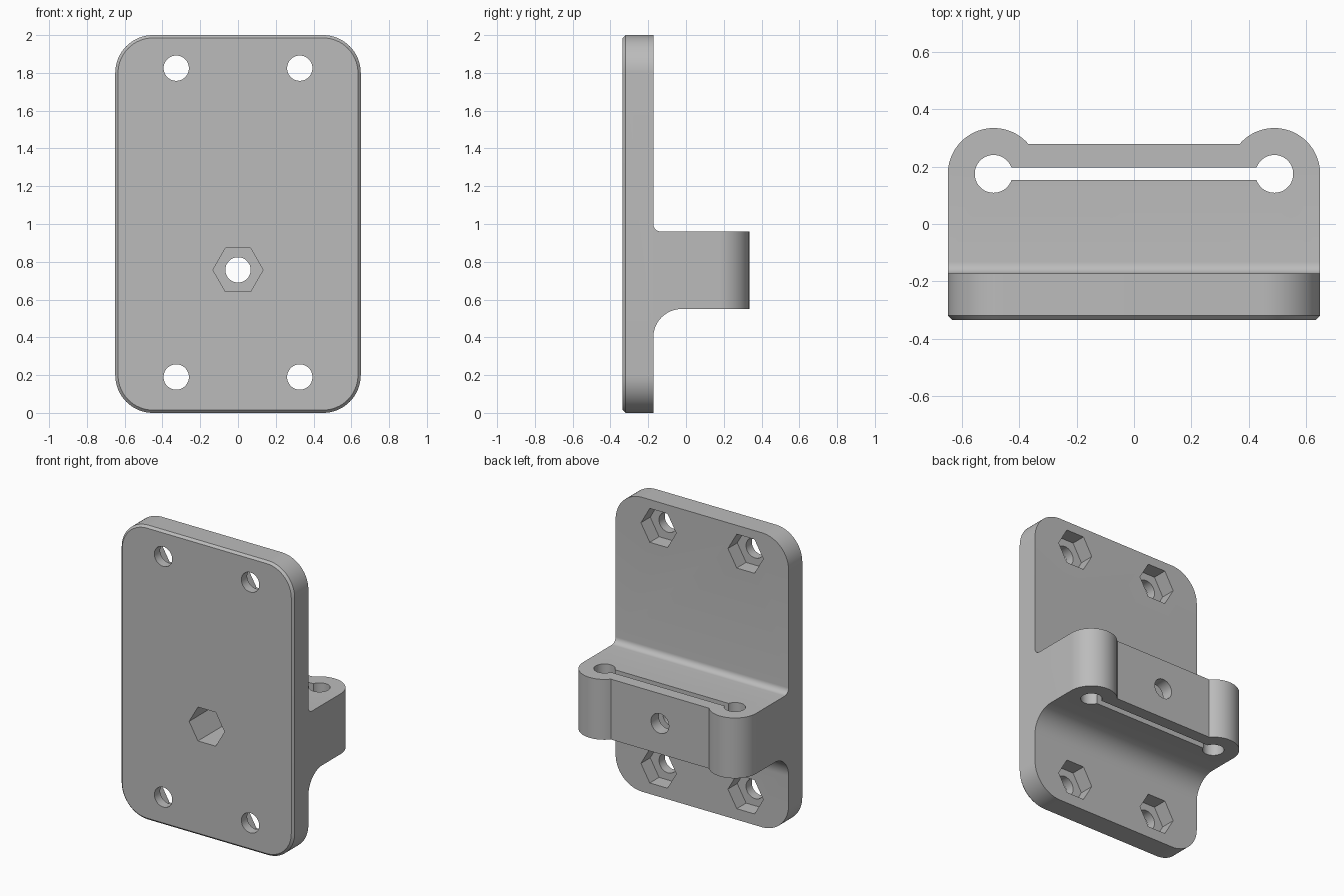
import bpy, bmesh
from math import cos, sin, pi, radians, asin

if "Cube" in bpy.data.objects:
    bpy.data.objects.remove(bpy.data.objects["Cube"], do_unlink=True)

grey = bpy.data.materials.new("plain grey")
grey.use_nodes = True
grey.diffuse_color = (0.5, 0.5, 0.5, 1)
grey.node_tree.nodes["Principled BSDF"].inputs["Base Color"].default_value = (0.5, 0.5, 0.5, 1)

# Profile plane to space: each takes profile (u, v) and extrusion distance w
PLACE = {"x": lambda u, v, w: (w, u, v),
         "y": lambda u, v, w: (u, w, v),
         "z": lambda u, v, w: (u, v, w)}


def arc(cu, cv, r, a0, a1, n=16):
    angles = [radians(a0 + (a1 - a0) * i / n) for i in range(n + 1)]
    return [(cu + r * cos(a), cv + r * sin(a)) for a in angles]


def ring(cu, cv, r, n=48):
    return arc(cu, cv, r, 0, 360, n)[:-1]


def prism(name, profile, axis, lo, hi, chamfer=0):
    bm = bmesh.new()
    ends = [[bm.verts.new(PLACE[axis](u, v, w)) for u, v in profile] for w in (lo, hi)]
    n = len(profile)
    first = bm.faces.new(ends[0])
    bm.faces.new(ends[1])
    for i in range(n):
        j = (i + 1) % n
        bm.faces.new((ends[0][i], ends[0][j], ends[1][j], ends[1][i]))
    bmesh.ops.recalc_face_normals(bm, faces=bm.faces)
    if chamfer:
        bmesh.ops.bevel(bm, geom=list(first.edges), offset=chamfer, segments=1, affect='EDGES')
    mesh = bpy.data.meshes.new(name)
    bm.to_mesh(mesh)
    bm.free()
    mesh.materials.append(grey)
    ob = bpy.data.objects.new(name, mesh)
    bpy.context.collection.objects.link(ob)
    return ob


def combine(target, cutter, operation='DIFFERENCE'):
    mod = target.modifiers.new("cut", 'BOOLEAN')
    mod.object, mod.operation, mod.solver = cutter, operation, 'EXACT'
    bpy.context.view_layer.objects.active = target
    bpy.ops.object.modifier_apply(modifier=mod.name)
    bpy.data.objects.remove(cutter, do_unlink=True)


FRONT, BACK, END = -0.335, -0.173, 0.335
LOW, HIGH = 0.55, 0.96
MID = 0.757
HOLE, NUT = 0.067, 0.133
PIVOT_X, PIVOT_Y, LOBE = 0.49, 0.175, 0.16

# Side profile: plate and clamp arm joined by fillets
side = [(-0.4, -0.1), (BACK, -0.1)]
side += arc(BACK + 0.15, LOW - 0.15, 0.15, 180, 90)
side += [(0.4, LOW), (0.4, HIGH)]
side += arc(BACK + 0.04, HIGH + 0.04, 0.04, 270, 180, 8)
side += [(BACK, 2.1), (-0.4, 2.1)]
bracket = prism("clamp_bracket", side, "x", -0.7, 0.7)

# Rounded plate outline with chamfered front edge
outline = []
for sx, sz, start in ((1, 1.8, 0), (-1, 1.8, 90), (-1, 0.2, 180), (1, 0.2, 270)):
    outline += arc(sx * 0.45, sz, 0.2, start, start + 90)
combine(bracket, prism("plate_outline", outline, "y", FRONT, 0.5, 0.015), 'INTERSECT')

# Clamp outline seen from above: two round lobes and a recessed back
reach = 180 - asin(0.105 / LOBE) * 180 / pi
lobe = arc(PIVOT_X, PIVOT_Y, LOBE, 0, reach, 28)
top = [(-0.7, -0.5), (0.7, -0.5), (0.7, PIVOT_Y)] + lobe
top += [(-x, y) for x, y in reversed(lobe)] + [(-0.7, PIVOT_Y)]
combine(bracket, prism("clamp_outline", top, "z", -0.2, 2.2), 'INTERSECT')

# Rod holes and the clamping slot
for sx in (-1, 1):
    combine(bracket, prism("rod_hole", ring(sx * PIVOT_X, PIVOT_Y, 0.066), "z", 0.4, 1.1))
slot = [(-PIVOT_X, 0.154), (PIVOT_X, 0.154), (PIVOT_X, 0.197), (-PIVOT_X, 0.197)]
combine(bracket, prism("clamp_slot", slot, "z", 0.4, 1.1))

# Clamp bolt hole with a deep hexagonal pocket from the front
combine(bracket, prism("bolt_pocket", ring(0, MID, NUT, 6), "y", -0.5, 0.0))
combine(bracket, prism("bolt_hole", ring(0, MID, HOLE), "y", -0.1, 0.5))

# Corner mounting holes with nut pockets in the back
for x in (-0.327, 0.327):
    for z in (0.19, 1.825):
        combine(bracket, prism("mount_hole", ring(x, z, HOLE), "y", -0.5, 0.0))
        combine(bracket, prism("nut_pocket", ring(x, z, NUT, 6), "y", BACK - 0.1, 0.0))

bpy.ops.object.select_all(action='DESELECT')
bracket.select_set(True)
bpy.context.view_layer.objects.active = bracket
bpy.ops.object.shade_smooth_by_angle(angle=radians(25))
